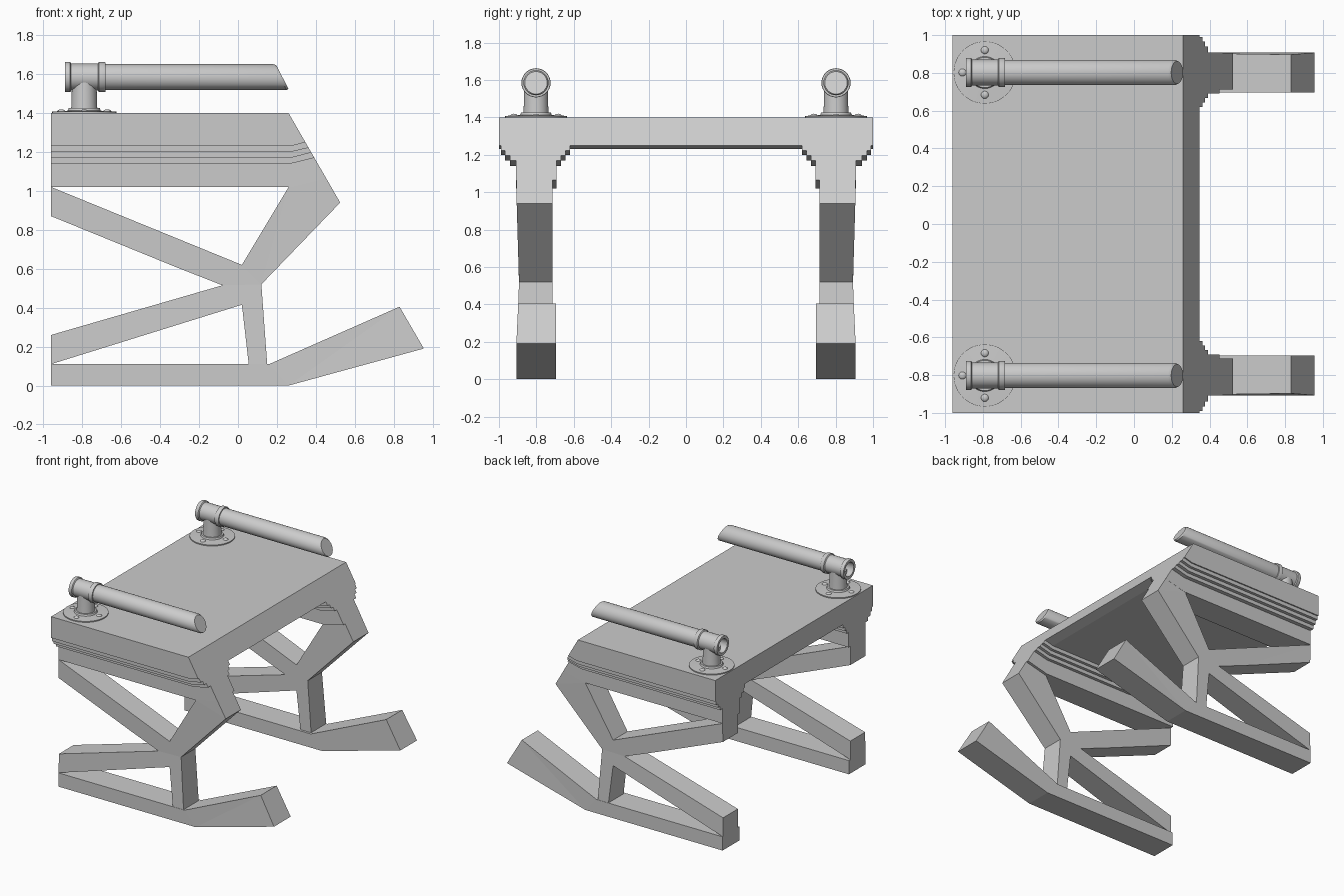
import bpy, bmesh
from math import sin, cos, pi
from mathutils import Vector

if "Cube" in bpy.data.objects:
    bpy.data.objects.remove(bpy.data.objects["Cube"])


def finish(name, bm, mirror=True, smooth=False):
    bmesh.ops.recalc_face_normals(bm, faces=bm.faces)
    me = bpy.data.meshes.new(name)
    bm.to_mesh(me)
    bm.free()
    ob = bpy.data.objects.new(name, me)
    bpy.context.collection.objects.link(ob)
    if smooth:
        bpy.ops.object.select_all(action='DESELECT')
        ob.select_set(True)
        bpy.context.view_layer.objects.active = ob
        bpy.ops.object.shade_smooth_by_angle(angle=0.6)
    if mirror:
        mod = ob.modifiers.new("other_side", 'MIRROR')
        mod.use_axis = (False, True, False)
    return ob


def prism(name, pts, y0, y1, mirror=True, taper=None):
    """Extrude an x/z outline from y0 to y1; taper(z) is an inset of the outer side."""
    bm = bmesh.new()
    inner = [bm.verts.new((x, y0, z)) for x, z in pts]
    outer = [bm.verts.new((x, y1 - (taper(z) if taper else 0), z)) for x, z in pts]
    bm.faces.new(inner)
    bm.faces.new(outer)
    n = len(pts)
    for i in range(n):
        j = (i + 1) % n
        bm.faces.new((inner[i], inner[j], outer[j], outer[i]))
    bmesh.ops.recalc_face_normals(bm, faces=bm.faces)
    bmesh.ops.triangulate(bm, faces=[f for f in bm.faces if len(f.verts) > 4])
    return finish(name, bm, mirror)


def lathe(name, profile, centre, axis, n=32, cut=None):
    """Revolve (radius, height) pairs about the x or z axis through centre."""
    bm = bmesh.new()
    rings = []
    for r, h in profile:
        ring = []
        for k in range(n if r > 0 else 1):
            a = 2 * pi * k / n
            p = (h, r * cos(a), r * sin(a)) if axis == 'x' else (r * cos(a), r * sin(a), h)
            ring.append(bm.verts.new(Vector(p) + Vector(centre)))
        rings.append(ring)
    for a, b in zip(rings, rings[1:]):
        for k in range(n):
            m = (k + 1) % n
            if len(a) == 1:
                bm.faces.new((a[0], b[k], b[m]))
            elif len(b) == 1:
                bm.faces.new((a[k], a[m], b[0]))
            else:
                bm.faces.new((a[k], a[m], b[m], b[k]))
    if cut:
        for v in bm.verts:
            cut(v)
    return finish(name, bm, True, True)


def slope_x(z):
    return 0.26 + (1.4 - z) / 1.736


def stepped(b0, e0, b1, e1):
    """Band between two levels, ending on the slanted front line."""
    return [(-0.96, b0), (0.27, b0), (slope_x(e0), e0),
            (slope_x(e1), e1), (0.27, b1), (-0.96, b1)]


# Seat slab
prism("seat_slab", [(-0.96, 1.23), (0.27, 1.23), (slope_x(1.25), 1.25),
                    (0.26, 1.4), (-0.96, 1.4)], -1, 1, mirror=False)

# Stepped mouldings and beam under each side of the slab
levels = [(1.23, 1.25), (1.20, 1.222), (1.17, 1.197), (1.14, 1.17), (1.02, 1.065)]
spans = [(0.62, 0.99), (0.643, 0.967), (0.667, 0.94), (0.692, 0.908)]
for i, (y0, y1) in enumerate(spans):
    prism(f"moulding_{i + 1}", stepped(*levels[i + 1], *levels[i]), y0, y1)

# Branching leg frame
leg = [(0.26, 1.02), (0.453, 1.065), (0.525, 0.94), (0.12, 0.52), (0.15, 0.11),
       (0.055, 0.11), (0.02, 0.415), (-0.96, 0.11), (-0.96, 0.26), (-0.08, 0.515),
       (-0.31, 0.605), (-0.96, 0.87), (-0.96, 1.02), (0.02, 0.62)]
prism("leg_frame", leg, 0.713, 0.907,
      taper=lambda z: 0.014 * max(0, 1 - abs(z - 0.52) / 0.48))

# Floor runner with raised toe
runner = [(-0.96, 0), (0.26, 0), (0.955, 0.19), (0.83, 0.405), (0.16, 0.11), (-0.96, 0.11)]
prism("floor_runner", runner, 0.695, 0.907,
      taper=lambda z: 0.01 if z > 0.3 else 0)

# Pipe handle: flange, riser, tee fitting and rod
PX, PY, PZ = -0.79, 0.802, 1.585
lathe("flange", [(0, 1.395), (0.165, 1.395), (0.165, 1.408), (0.085, 1.412),
                 (0.08, 1.425), (0, 1.425)], (PX, PY, 0), 'z', 48)
lathe("riser", [(0.068, 1.41), (0.066, 1.44), (0.063, 1.56)], (PX, PY, 0), 'z')
lathe("tee_fitting", [(0, -0.72), (0.055, -0.72), (0.055, -0.89), (0.076, -0.89),
                      (0.078, -0.885), (0.078, -0.862), (0.069, -0.857), (0.069, -0.72),
                      (0.078, -0.715), (0.078, -0.687), (0.076, -0.682), (0.06, -0.682)],
      (0, PY, PZ), 'x')


def bevel_end(v):
    if v.co.x > 0:
        v.co.x -= (v.co.z - PZ) * 0.52


lathe("handle_rod", [(0, -0.7), (0.067, -0.7), (0.067, 0.215), (0.06, 0.228), (0, 0.228)],
      (0, PY, PZ), 'x', cut=bevel_end)

# Flange bolts
bm = bmesh.new()
for k in range(4):
    ret = bmesh.ops.create_uvsphere(bm, u_segments=16, v_segments=8, radius=0.021)
    for v in ret["verts"]:
        v.co.z *= 0.6
        v.co += Vector((PX + 0.118 * cos(k * pi / 2), PY + 0.118 * sin(k * pi / 2), 1.407))
finish("flange_bolts", bm, True, True)
